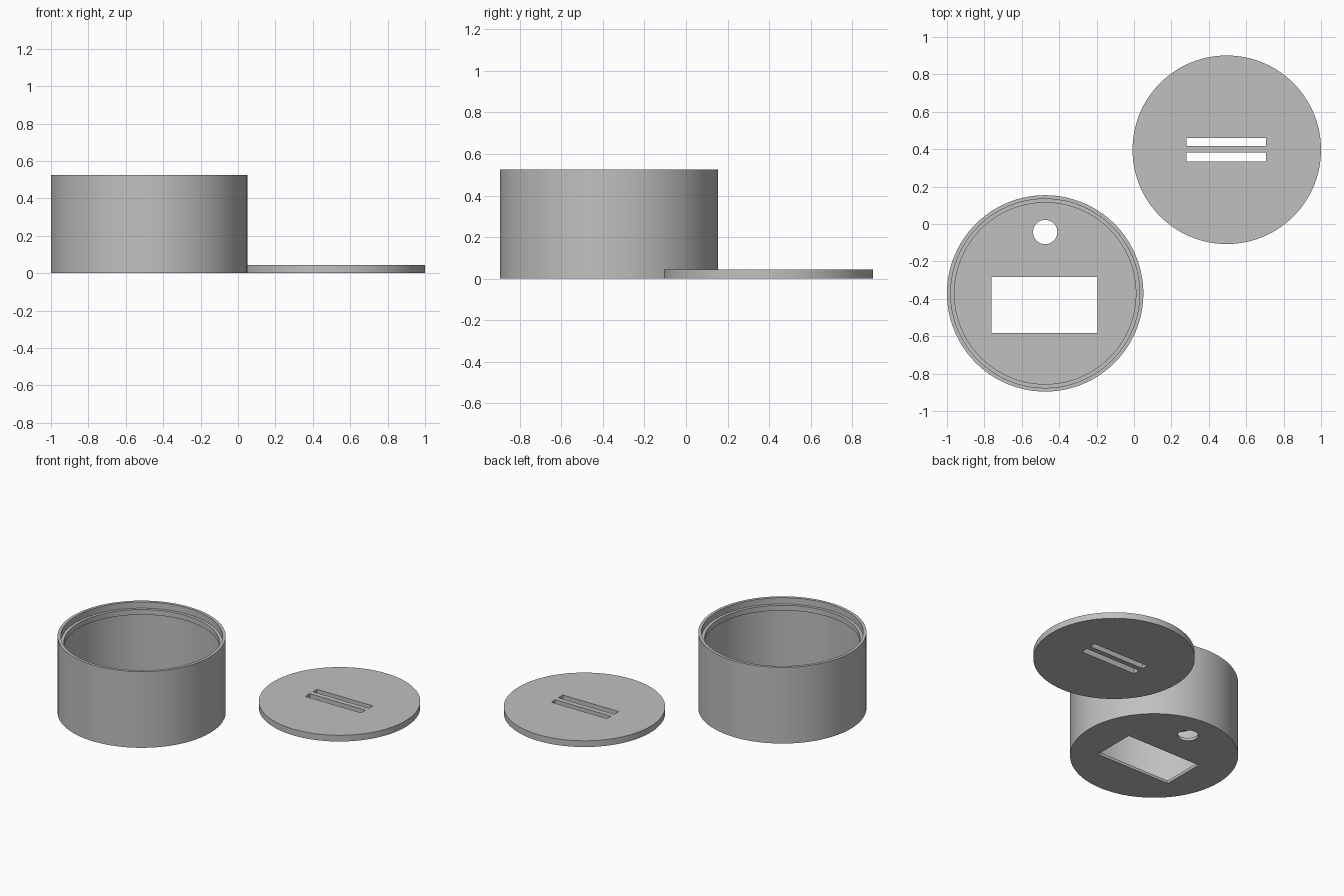
import bpy
import math
from mathutils import Vector

SIDES = 128
cube = bpy.data.objects.get("Cube")
if cube:
    bpy.data.objects.remove(cube, do_unlink=True)

grey = bpy.data.materials.new("matte grey")
grey.use_nodes = True
colour = (0.53, 0.53, 0.53, 1)
grey.diffuse_color = colour
grey.node_tree.nodes["Principled BSDF"].inputs["Base Color"].default_value = colour


def lathe(name, profile, centre):
    """Turn a (radius, height) profile around z; radius 0 becomes a pole."""
    verts, rings, faces = [], [], []
    for r, z in profile:
        count = SIDES if r > 0 else 1
        rings.append([len(verts) + i for i in range(count)])
        for i in range(count):
            a = 2 * math.pi * i / SIDES
            verts.append((r * math.cos(a), r * math.sin(a), z))
    for low, high in zip(rings, rings[1:]):
        if len(low) == 1:
            faces.append(high[::-1])
        elif len(high) == 1:
            faces.append(low)
        else:
            for i in range(SIDES):
                j = (i + 1) % SIDES
                faces.append((low[i], low[j], high[j], high[i]))
    # poles are covered by single flat caps, so drop their points
    mesh = bpy.data.meshes.new(name)
    mesh.from_pydata(verts, [], faces)
    mesh.materials.append(grey)
    obj = bpy.data.objects.new(name, mesh)
    obj.location = (*centre, 0)
    bpy.context.collection.objects.link(obj)
    return obj


def box_cutter(x0, x1, y0, y1):
    bpy.ops.mesh.primitive_cube_add(size=1, location=((x0 + x1) / 2, (y0 + y1) / 2, 0))
    obj = bpy.context.object
    obj.scale = Vector((x1 - x0, y1 - y0, 0.3))
    return obj


def cut(obj, cutters):
    """Cut the openings, keep the result and remove the cutters."""
    for cutter in cutters:
        cutter.hide_render = True
        mod = obj.modifiers.new("opening", 'BOOLEAN')
        mod.operation = 'DIFFERENCE'
        mod.solver = 'EXACT'
        mod.object = cutter
    bpy.context.view_layer.update()
    result = obj.evaluated_get(bpy.context.evaluated_depsgraph_get())
    mesh = bpy.data.meshes.new_from_object(result)
    obj.modifiers.clear()
    obj.data = mesh
    mesh.materials.clear()
    mesh.materials.append(grey)
    for poly in mesh.polygons:
        poly.material_index = 0
    for cutter in cutters:
        bpy.data.objects.remove(cutter, do_unlink=True)
    bpy.ops.object.select_all(action='DESELECT')
    obj.select_set(True)
    bpy.context.view_layer.objects.active = obj
    bpy.ops.object.shade_smooth_by_angle(angle=math.radians(30))


# Round container: thin wall, floor and an inner ledge for the lid
R, WALL, H = 0.525, 0.02, 0.525
inner, lip = R - WALL, R - 2 * WALL
container = lathe("container", [
    (0, 0), (R, 0), (R, H), (inner, H),
    (inner, H - 0.043), (lip, H - 0.043), (lip, H - 0.079), (inner, H - 0.079),
    (inner, WALL), (0, WALL)], (-0.475, -0.371))
bpy.ops.mesh.primitive_cylinder_add(vertices=48, radius=0.065, depth=0.3,
                                    location=(-0.475, -0.043, 0))
round_hole = bpy.context.object
cut(container, [box_cutter(-0.763, -0.195, -0.583, -0.283), round_hole])

# Flat lid with two parallel slots
lid = lathe("lid", [(0, 0), (0.504, 0), (0.504, 0.043), (0, 0.043)], (0.496, 0.397))
cut(lid, [box_cutter(0.28, 0.705, 0.417, 0.46),
          box_cutter(0.28, 0.705, 0.333, 0.382)])
